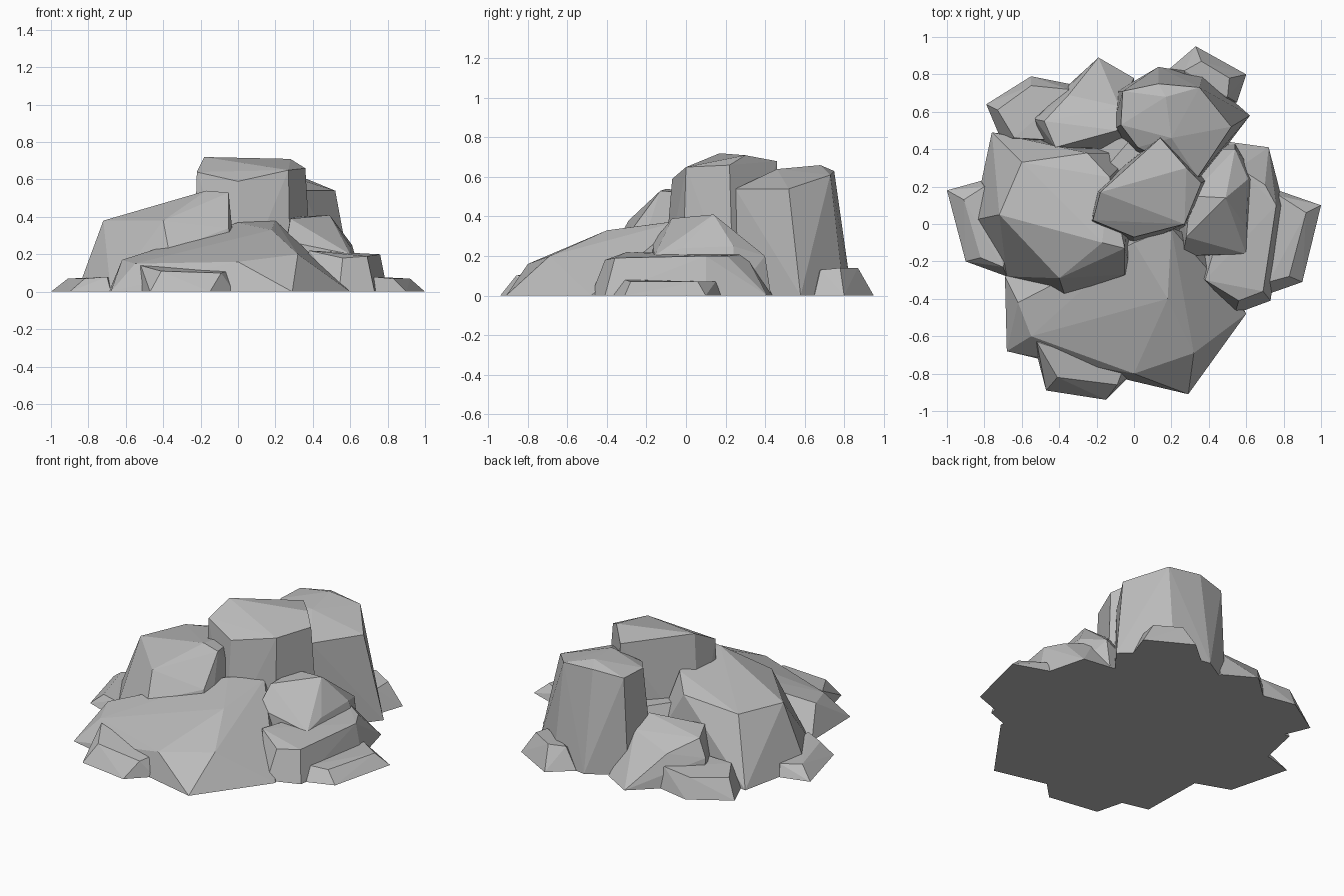
import bpy
import bmesh
import math

# Remove the default object
default_object = bpy.data.objects.get("Cube")
if default_object:
    bpy.data.objects.remove(default_object, do_unlink=True)

# Single stone colour
stone_grey = bpy.data.materials.new("stone_grey")
stone_grey.use_nodes = True
colour = (.5, .5, .5, 1)
stone_grey.diffuse_color = colour
shader = next(node for node in stone_grey.node_tree.nodes if node.type == "BSDF_PRINCIPLED")
shader.inputs["Base Color"].default_value = colour
shader.inputs["Roughness"].default_value = .9


def add_rock(name, footprint, crown):
    """Chiselled convex boulder: ground outline (x, y) below, crown corners (x, y, z) above."""
    shape = bmesh.new()
    for x, y in footprint:
        shape.verts.new((x, y, 0))
    for corner in crown:
        shape.verts.new(corner)
    hull = bmesh.ops.convex_hull(shape, input=shape.verts[:])
    spare = set(hull["geom_interior"]) | set(hull["geom_unused"])
    loose = [item for item in spare if isinstance(item, bmesh.types.BMVert)]
    bmesh.ops.delete(shape, geom=loose, context="VERTS")
    bmesh.ops.dissolve_limit(shape, angle_limit=math.radians(2),
                             verts=shape.verts[:], edges=shape.edges[:])
    bmesh.ops.recalc_face_normals(shape, faces=shape.faces[:])
    mesh = bpy.data.meshes.new(name)
    shape.to_mesh(mesh)
    shape.free()
    mesh.materials.append(stone_grey)
    rock = bpy.data.objects.new(name, mesh)
    bpy.context.scene.collection.objects.link(rock)
    return rock


# Central summit block
add_rock(
    "summit_rock",
    footprint=[(-.24, .0), (.0, -.12), (.28, -.02), (.4, .24), (.14, .48), (-.22, .18)],
    crown=[(-.18, .17, .72), (.14, .46, .68), (.28, .3, .71), (.36, .22, .66),
           (.27, .0, .65), (.0, -.07, .59), (-.22, .02, .64)],
)

# Tall column behind the summit
add_rock(
    "back_tower",
    footprint=[(-.12, .5), (-.09, .71), (.13, .84), (.37, .8), (.62, .58), (.36, .24), (.0, .37)],
    crown=[(-.07, .53, .61), (-.06, .71, .61), (.13, .75, .63), (.35, .73, .61),
           (.52, .52, .54), (.34, .25, .54), (.17, .68, .66), (.2, .46, .64), (.02, .41, .58)],
)

# Low core that closes the gaps between the large rocks
add_rock(
    "core_rock",
    footprint=[(-.3, .2), (-.2, .45), (.0, .55), (.4, .4), (.5, .1), (.2, -.2), (-.2, -.2)],
    crown=[(-.15, .3, .33), (-.02, .45, .32), (.36, .28, .24), (.2, .0, .33)],
)

# Broad shoulder on the model's right
add_rock(
    "right_shoulder",
    footprint=[(-.86, .02), (-.76, .49), (-.68, -.28), (-.37, -.42), (.0, -.3), (.0, .38), (-.25, .41)],
    crown=[(-.72, .05, .38), (-.6, .33, .38), (-.25, .38, .43), (-.4, -.29, .38), (-.37, -.38, .22),
           (-.17, -.1, .54), (-.05, -.13, .53), (-.05, -.27, .34), (-.13, .25, .5)],
)

# Sloping slab along the front
add_rock(
    "front_slab",
    footprint=[(-.69, -.28), (-.68, -.68), (-.55, -.63), (.0, -.84), (.29, -.91), (.6, -.48), (.4, -.1)],
    crown=[(-.62, -.42, .17), (-.55, -.6, .15), (.0, -.8, .16), (.32, -.69, .2),
           (.18, -.4, .33), (-.05, -.28, .31), (-.36, -.38, .22), (.0, -.1, .37), (.2, -.02, .38)],
)

# Shelf on the model's left
add_rock(
    "left_shelf",
    footprint=[(.54, -.48), (.73, -.41), (.8, .1), (.72, .41), (.5, .44), (.3, -.2)],
    crown=[(.38, -.3, .22), (.56, -.41, .18), (.69, -.36, .19), (.76, .1, .2),
           (.7, .21, .2), (.56, .3, .21)],
)

# Pointed crag standing on the shelf
add_rock(
    "left_crag",
    footprint=[(.2, -.18), (.6, -.17), (.68, .24), (.54, .43), (.2, .4)],
    crown=[(.3, .15, .4), (.49, .14, .41), (.28, -.07, .39), (.61, .24, .25),
           (.6, -.16, .2), (.6, -.02, .24), (.26, -.17, .27), (.54, .4, .2)],
)

# Wedge sloping down at the back
add_rock(
    "back_wedge",
    footprint=[(-.19, .89), (-.53, .58), (-.48, .4), (.0, .4), (.0, .78)],
    crown=[(-.48, .55, .28), (-.53, .56, .17), (-.42, .41, .3), (-.09, .5, .32),
           (-.35, .69, .2), (-.08, .63, .26)],
)

# Low ledges scattered around the foot
add_rock(
    "left_ledge",
    footprint=[(1, .1), (.9, -.31), (.73, -.37), (.65, .0), (.77, .18)],
    crown=[(.92, .06, .07), (.83, -.28, .07), (.72, -.31, .08), (.78, .15, .07)],
)
add_rock(
    "right_ledge",
    footprint=[(-1, .18), (-.82, .23), (-.6, .1), (-.68, -.28), (-.9, -.2)],
    crown=[(-.91, .13, .07), (-.8, .2, .07), (-.82, -.18, .07), (-.7, -.23, .08)],
)
add_rock(
    "front_ledge",
    footprint=[(-.47, -.89), (-.15, -.94), (-.02, -.81), (-.1, -.6), (-.54, -.62)],
    crown=[(-.41, -.82, .11), (-.09, -.86, .1), (-.52, -.63, .14), (-.06, -.78, .11)],
)
add_rock(
    "back_left_ledge",
    footprint=[(.33, .95), (.6, .8), (.55, .65), (.3, .6), (.19, .83)],
    crown=[(.36, .87, .14), (.51, .78, .14), (.5, .68, .13), (.27, .82, .13)],
)
add_rock(
    "back_right_ledge",
    footprint=[(-.55, .79), (-.79, .64), (-.71, .45), (-.3, .45), (-.3, .74)],
    crown=[(-.55, .74, .12), (-.73, .61, .12), (-.64, .46, .13), (-.35, .72, .13), (-.45, .45, .13)],
)
